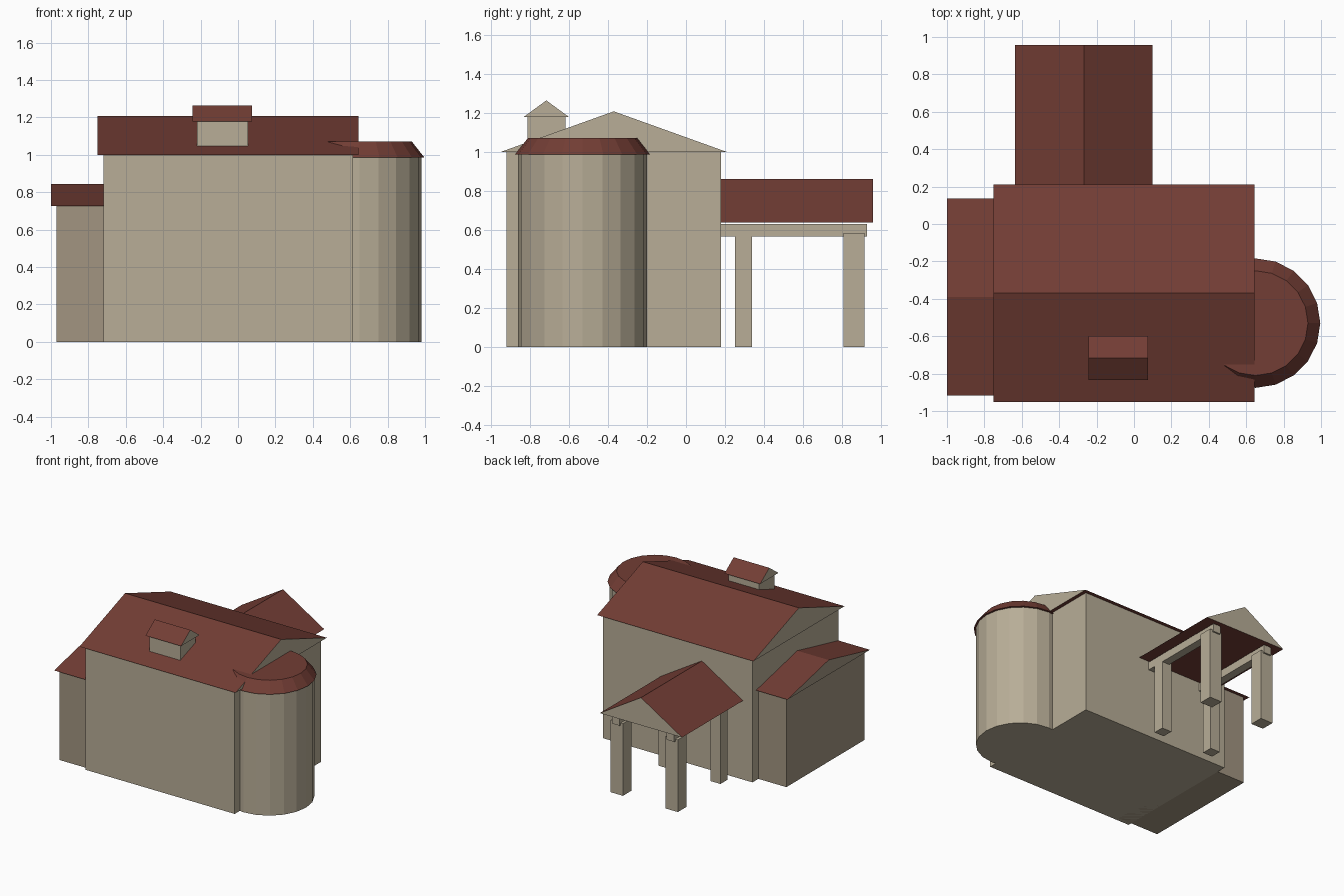
import bpy, bmesh
from mathutils import Matrix

if "Cube" in bpy.data.objects:
    bpy.data.objects.remove(bpy.data.objects["Cube"])


def material(name, rgb):
    m = bpy.data.materials.new(name)
    m.diffuse_color = (*rgb, 1)
    m.use_nodes = True
    m.node_tree.nodes["Principled BSDF"].inputs["Base Color"].default_value = m.diffuse_color
    return m


WALL = material("plaster", (0.48, 0.42, 0.31))
WING = material("side_plaster", (0.36, 0.30, 0.22))
ROOF = material("red_tile", (0.17, 0.047, 0.035))


def finish(name, bm, *mats):
    bmesh.ops.recalc_face_normals(bm, faces=bm.faces)
    me = bpy.data.meshes.new(name)
    bm.to_mesh(me)
    bm.free()
    for m in mats:
        me.materials.append(m)
    ob = bpy.data.objects.new(name, me)
    bpy.context.collection.objects.link(ob)
    return ob


def box(name, x, y, z, mat=WALL):
    bm = bmesh.new()
    size = Matrix.Diagonal((x[1] - x[0], y[1] - y[0], z[1] - z[0], 1))
    mid = Matrix.Translation((sum(x) / 2, sum(y) / 2, sum(z) / 2))
    bmesh.ops.create_cube(bm, size=1, matrix=mid @ size)
    return finish(name, bm, mat)


def gable_roof(name, along, across, z, axis="x", gable=WALL):
    """Triangular prism: tiled slopes and underside, plastered gable ends."""
    bm = bmesh.new()
    profile = [(across[0], z[0]), (across[1], z[0]), (sum(across) / 2, z[1])]
    ends = []
    for a in along:
        ends.append([bm.verts.new((a, c, h) if axis == "x" else (c, a, h))
                     for c, h in profile])
    for e in ends:
        bm.faces.new(e).material_index = 1
    for i in range(3):
        j = (i + 1) % 3
        bm.faces.new((ends[0][i], ends[0][j], ends[1][j], ends[1][i]))
    return finish(name, bm, ROOF, gable)


def drum(name, x, y, r_low, r_high, z, mat):
    bm = bmesh.new()
    bmesh.ops.create_cone(bm, cap_ends=True, segments=20, radius1=r_low,
                          radius2=r_high, depth=z[1] - z[0],
                          matrix=Matrix.Translation((x, y, sum(z) / 2)))
    return finish(name, bm, mat)


# Main house
box("main_walls", (-0.72, 0.615), (-0.92, 0.18), (0, 1.0))
gable_roof("main_roof", (-0.75, 0.645), (-0.952, 0.212), (0.998, 1.207))

# Lower wing on the left, running into the main house
box("wing_walls", (-0.97, -0.6), (-0.89, 0.105), (0, 0.728), WING)
gable_roof("wing_roof", (-1.0, -0.6), (-0.918, 0.135), (0.726, 0.845), gable=WING)

# Round tower on the right with a flat-topped roof
drum("tower_walls", 0.65, -0.53, 0.33, 0.33, (0, 0.99), WALL)
drum("tower_roof", 0.65, -0.53, 0.346, 0.28, (0.986, 1.07), ROOF)

# Rooftop dormer
box("dormer_walls", (-0.22, 0.053), (-0.812, -0.617), (1.01, 1.18))
gable_roof("dormer_roof", (-0.243, 0.075), (-0.833, -0.598), (1.177, 1.263))

# Rear porch: roof, two beams, four posts mirrored about its ridge
RIDGE = -0.267
gable_roof("porch_roof", (0.17, 0.957), (-0.635, 0.1), (0.637, 0.86), axis="y")
for side, s in (("left", -1), ("right", 1)):
    def span(a, b):
        return sorted((RIDGE + s * a, RIDGE + s * b))
    box(f"porch_beam_{side}", span(0.21, 0.277), (0.17, 0.927), (0.565, 0.63))
    box(f"porch_inner_post_{side}", span(0.19, 0.277), (0.25, 0.337), (0, 0.583))
    box(f"porch_outer_post_{side}", span(0.19, 0.3), (0.806, 0.914), (0, 0.583))
